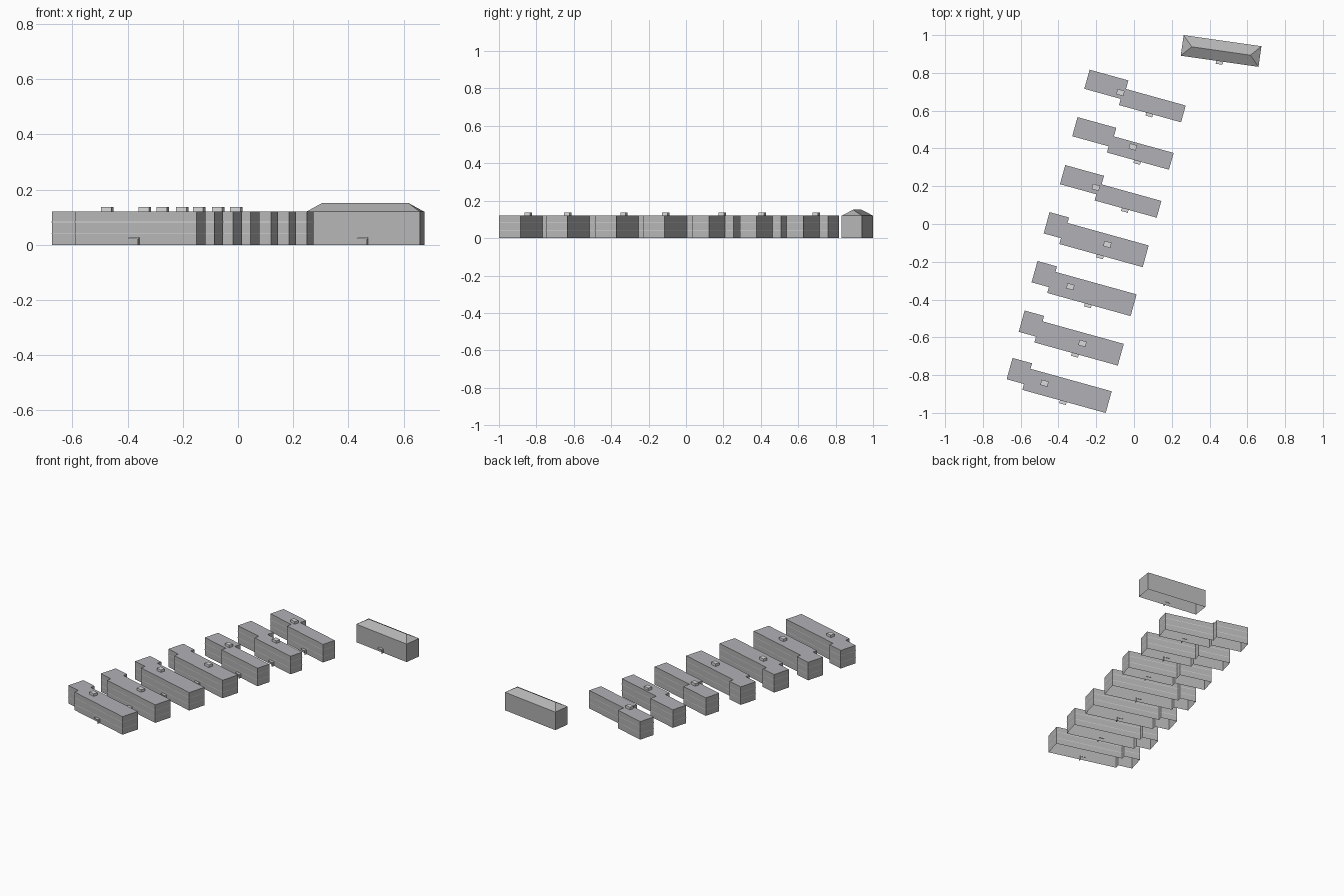
import bpy, bmesh, math
from mathutils import Vector, Matrix

old = bpy.data.objects.get("Cube")
if old:
    bpy.data.objects.remove(old)


def material(name, rgb):
    m = bpy.data.materials.new(name)
    m.use_nodes = True
    m.diffuse_color = (*rgb, 1)
    m.node_tree.nodes["Principled BSDF"].inputs["Base Color"].default_value = (*rgb, 1)
    return m


WALL = material("wall_grey", (0.46, 0.46, 0.46))
ROOF = material("flat_roof_grey", (0.44, 0.44, 0.47))
LIGHT = material("light_grey", (0.7, 0.7, 0.7))
EAVES = 0.12


def finish(name, bm, mat, frame):
    mesh = bpy.data.meshes.new(name)
    bm.to_mesh(mesh)
    bm.free()
    mesh.materials.append(mat)
    obj = bpy.data.objects.new(name, mesh)
    obj.matrix_world = frame
    bpy.context.collection.objects.link(obj)


def frame_at(x, y, degrees):
    return Matrix.Translation((x, y, 0)) @ Matrix.Rotation(math.radians(degrees), 4, "Z")


def wall_ring(name, outline, z0, z1, mat, frame, offset=0.0):
    # Upright faces around a counter-clockwise plan, open above and below
    bm = bmesh.new()
    for i, p in enumerate(outline):
        a, b = Vector(p), Vector(outline[(i + 1) % len(outline)])
        along = (b - a).normalized()
        out = Vector((along.y, -along.x)) * offset
        corners = [(a + out, z0), (b + out, z0), (b + out, z1), (a + out, z1)]
        bm.faces.new([bm.verts.new((q.x, q.y, z)) for q, z in corners])
    bmesh.ops.remove_doubles(bm, verts=bm.verts, dist=0.0001)
    finish(name, bm, mat, frame)


def flat_roof(name, outline, frame):
    bm = bmesh.new()
    bm.faces.new([bm.verts.new((x, y, EAVES)) for x, y in outline])
    finish(name, bm, ROOF, frame)


def box(name, center, size, mat, frame):
    bm = bmesh.new()
    bmesh.ops.create_cube(bm, size=1)
    bmesh.ops.scale(bm, verts=bm.verts, vec=size)
    bmesh.ops.translate(bm, verts=bm.verts, vec=center)
    finish(name, bm, mat, frame)


def porch(name, x, front, frame):
    # Door canopy with one side screen
    box(name + "_canopy", (x, front - 0.006, 0.0245), (0.037, 0.02, 0.005), LIGHT, frame)
    box(name + "_screen", (x + 0.0165, front - 0.006, 0.011), (0.004, 0.02, 0.022), WALL, frame)


def stepped_outline(join, overlap, length, wing_depth, front, back):
    return [(0, -wing_depth), (join, -wing_depth), (join, front), (length, front),
            (length, back), (join + overlap, back), (join + overlap, 0), (0, 0)]


# Two stepped plans: outline, porch position along the front, front line
EVEN = (stepped_outline(0.200, 0.013, 0.541, 0.105, -0.139, -0.047), 0.368, -0.139)
LONG = (stepped_outline(0.095, 0.012, 0.553, 0.117, -0.149, -0.030), 0.32, -0.149)

# Plan, back-left corner, rooftop hut centre
blocks = [
    (EVEN, (-0.235, 0.817), (-0.072, 0.696)),
    (EVEN, (-0.299, 0.566), (-0.006, 0.408)),
    (EVEN, (-0.364, 0.312), (-0.202, 0.194)),
    (LONG, (-0.447, 0.063), (-0.141, -0.108)),
    (LONG, (-0.511, -0.196), (-0.337, -0.332)),
    (LONG, (-0.579, -0.458), (-0.273, -0.632)),
    (LONG, (-0.643, -0.709), (-0.474, -0.843)),
]
for n, ((outline, door, front), corner, hut) in enumerate(blocks, 1):
    name = f"block_{n}"
    frame = frame_at(*corner, -15.5)
    wall_ring(name + "_walls", outline, 0, EAVES, WALL, frame)
    flat_roof(name + "_flat_roof", outline, frame)
    for level, z in (("lower", 0.04), ("upper", 0.083)):
        wall_ring(f"{name}_{level}_band", outline, z - 0.0015, z + 0.0015, LIGHT, frame, 0.0008)
    porch(name + "_porch", door, front, frame)
    box(name + "_roof_hut", (0, 0, EAVES + 0.008), (0.039, 0.029, 0.018), LIGHT,
        frame_at(*hut, -15.5))

# Separate hall with a hipped roof
frame = frame_at(0.461, 0.916, -8.1)
hx, hy, ridge = 0.208, 0.055, 0.157
hall = [(-hx, -hy), (hx, -hy), (hx, hy), (-hx, hy)]
wall_ring("hall_walls", hall, 0, EAVES, WALL, frame)
porch("hall_porch", 0, -hy, frame)

bm = bmesh.new()
a, b, c, d = [bm.verts.new((x, y, EAVES)) for x, y in hall]
left, right = [bm.verts.new((s * ridge, 0, 0.152)) for s in (-1, 1)]
for face in ((a, b, right, left), (c, d, left, right), (b, c, right), (d, a, left)):
    bm.faces.new(face)
finish("hall_hipped_roof", bm, WALL, frame)
